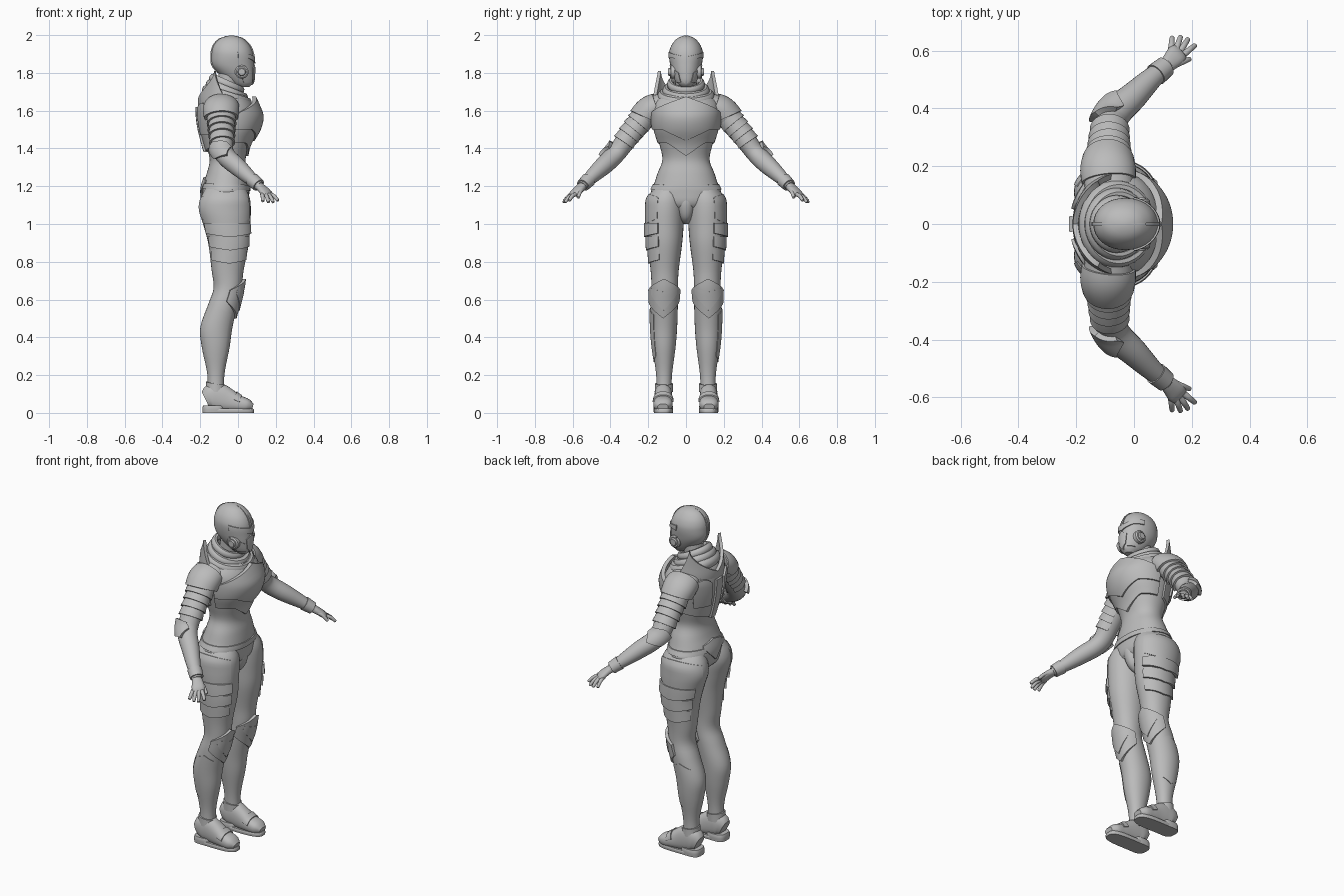
import bpy, bmesh, math
from mathutils import Vector

if "Cube" in bpy.data.objects:
    bpy.data.objects.remove(bpy.data.objects["Cube"])

grey = bpy.data.materials.new("armour_grey")
grey.diffuse_color = (0.5, 0.5, 0.5, 1)
grey.use_nodes = True
grey.node_tree.nodes["Principled BSDF"].inputs["Base Color"].default_value = grey.diffuse_color


def finish(name, bm, mirror=False, angle=40):
    bmesh.ops.remove_doubles(bm, verts=bm.verts, dist=1e-5)
    bmesh.ops.recalc_face_normals(bm, faces=bm.faces)
    me = bpy.data.meshes.new(name)
    bm.to_mesh(me)
    bm.free()
    me.shade_smooth()
    me.set_sharp_from_angle(angle=math.radians(angle))
    me.materials.append(grey)
    ob = bpy.data.objects.new(name, me)
    bpy.context.collection.objects.link(ob)
    if mirror:
        m = ob.modifiers.new("mirror", 'MIRROR')
        m.use_axis = (False, True, False)
        m.use_mirror_merge = False
    return ob


def sample(rings, s):
    """Smooth value of (x, y, z, ru, rv) at key s."""
    s = min(max(s, rings[0][0]), rings[-1][0])
    i = max(k for k in range(len(rings) - 1) if rings[k][0] <= s)
    a, b = rings[i], rings[i + 1]
    h = b[0] - a[0]
    t = (s - a[0]) / h

    def slope(k, c):
        lo, hi = rings[max(k - 1, 0)], rings[min(k + 1, len(rings) - 1)]
        return (hi[c] - lo[c]) / (hi[0] - lo[0])
    return [(2*t**3 - 3*t*t + 1) * a[c] + (t**3 - 2*t*t + t) * h * slope(i, c)
            + (3*t*t - 2*t**3) * b[c] + (t**3 - t*t) * h * slope(i + 1, c)
            for c in range(1, 6)]


def point(rings, s, a, off=0.0, p=2.0, upright=True):
    x, y, z, ru, rv = sample(rings, s)
    if upright:
        u, v = Vector((1, 0, 0)), Vector((0, 1, 0))
    else:
        d = Vector(sample(rings, s + .02)[:3]) - Vector(sample(rings, s - .02)[:3])
        d.normalize()
        v = d.cross(Vector((0, 0, 1))).normalized()
        u = v.cross(d)
    c, q = math.cos(a), math.sin(a)
    c = math.copysign(abs(c) ** (2 / p), c)
    q = math.copysign(abs(q) ** (2 / p), q)
    return Vector((x, y, z)) + u * c * (ru + off) + v * q * (rv + off)


def skin(name, rows, mirror=False, angle=40):
    """Closed loops joined in order, ends capped with quad strips."""
    bm = bmesh.new()
    vs = [[bm.verts.new(p) for p in r] for r in rows]
    m = len(rows[0])
    for r0, r1 in zip(vs, vs[1:]):
        for j in range(m):
            bm.faces.new((r0[j], r0[(j + 1) % m], r1[(j + 1) % m], r1[j]))
    for r in (vs[0], vs[-1]):
        for j in range(m // 2 - 1):
            bm.faces.new((r[j], r[j + 1], r[m - 2 - j], r[m - 1 - j]))
    return finish(name, bm, mirror, angle)


def body(name, rings, steps=30, n=32, p=2.0, upright=True, mirror=False):
    s0, s1 = rings[0][0], rings[-1][0]
    return skin(name, [[point(rings, s0 + (s1 - s0) * i / steps, 2 * math.pi * j / n, 0, p, upright)
                        for j in range(n)] for i in range(steps + 1)], mirror)


def shell(name, rings, mid, half, lo, hi, off=.012, th=.02, flare=0, p=2.0, upright=True,
          mirror=False, n=24, steps=8):
    """Curved armour plate lying on a body; lo and hi are edge curves of u in -1..1."""
    lo_f = lo if callable(lo) else lambda u: lo
    hi_f = hi if callable(hi) else lambda u: hi
    rows = []
    for i in range(steps + 1):
        t = i / steps
        us = [-1 + 2 * j / n for j in range(n + 1)]
        loop = [(u, off + flare * t) for u in us] + [(u, off + flare * t - th) for u in us[::-1]]
        rows.append([point(rings, lo_f(u) + (hi_f(u) - lo_f(u)) * t, mid + half * u, o, p, upright)
                     for u, o in loop])
    return skin(name, rows, mirror, 35)


def upright(table):
    return [(z, x, y, z, rx, ry) for z, x, y, rx, ry in table]


PI = math.pi
# --- torso and hips
torso = upright([(1.05, -.065, 0, .06, .06), (1.10, -.065, 0, .115, .15), (1.17, -.065, 0, .125, .185),
                 (1.21, -.063, 0, .122, .17), (1.27, -.057, 0, .108, .15), (1.34, -.055, 0, .095, .125),
                 (1.42, -.055, 0, .115, .14), (1.5, -.05, 0, .14, .16), (1.57, -.05, 0, .15, .175),
                 (1.63, -.06, 0, .14, .175), (1.68, -.07, 0, .115, .14), (1.72, -.07, 0, .08, .08)])
body("torso", torso, 44, 40, 2.15)
shell("belt", torso, 0, PI, lambda u: 1.175 + .015 * abs(u), lambda u: 1.205 + .012 * abs(u), .006, .015, p=2.15, n=48)
crotch = upright([(1.0, -.03, 0, .02, .012), (1.03, -.02, 0, .05, .035), (1.09, -.01, 0, .065, .052),
                  (1.14, -.005, 0, .062, .05), (1.17, -.005, 0, .05, .035)])
body("crotch_guard", crotch, 14, 20)

# --- breastplate with raised upper plate
chest = upright([(1.34, -.045, 0, .095, .13), (1.42, -.04, 0, .11, .148), (1.5, -.035, 0, .148, .172),
                 (1.57, -.035, 0, .163, .18), (1.63, -.04, 0, .148, .178), (1.69, -.045, 0, .125, .16)])
shell("abdomen_plate", chest, 0, 1.6, lambda u: 1.36 + .07 * min(1, abs(u) * 2.2), 1.56, 0, .02)
shell("breastplate", chest, 0, 1.55, lambda u: 1.44 + .06 * min(1, abs(u) * 2),
      lambda u: 1.675 - .10 * abs(u), .008, .022, n=36, steps=12)

# --- back armour
shell("back_plate", torso, PI, 1.35, lambda u: 1.43 - .05 * (1 - abs(u)), lambda u: 1.66 - .03 * abs(u), .012, .025)
shell("shoulder_blade_plate", torso, 2.55, .32, 1.47, lambda u: 1.64 - .03 * u * u, .022, .02, mirror=True, n=12)
shell("spine_plate", torso, PI, .14, 1.38, 1.62, .024, .02, n=8)
shell("lumbar_plate", torso, PI, .5, lambda u: 1.13 + .09 * abs(u), lambda u: 1.25 - .02 * abs(u), .01, .02)

# --- tall collar with pointed fins, and soft scarf rolls
collar = upright([(1.56, -.065, 0, .14, .17), (1.65, -.065, 0, .147, .175), (1.72, -.068, 0, .135, .17),
                  (1.82, -.075, 0, .115, .165)])
shell("collar_fin", collar, 2.25, .9, 1.58,
      lambda u: 1.81 - .15 * (abs(u + .25) / 1.25) ** .6 if u > -.25 else 1.81 - .21 * ((-.25 - u) / .75) ** .8,
      0, .018, mirror=True, n=40)


def roll(name, c, ru, rv, minor, tilt):
    bm = bmesh.new()
    n, m = 40, 10
    g = []
    for i in range(n):
        a = 2 * PI * i / n
        ring = []
        for j in range(m):
            b = 2 * PI * j / m
            x = (ru + minor * math.cos(b)) * math.cos(a)
            y = (rv + minor * math.cos(b)) * math.sin(a)
            z = minor * 1.3 * math.sin(b)
            ring.append(bm.verts.new((c[0] + x * math.cos(tilt) + z * math.sin(tilt), y,
                                      c[2] + z * math.cos(tilt) - x * math.sin(tilt))))
        g.append(ring)
    for i in range(n):
        for j in range(m):
            k, l = (i + 1) % n, (j + 1) % m
            bm.faces.new((g[i][j], g[k][j], g[k][l], g[i][l]))
    finish(name, bm)


for k, (z, ru, rv, r, tilt) in enumerate([(1.675, .115, .13, .022, .3), (1.705, .098, .105, .02, .38),
                                          (1.74, .082, .082, .018, .42)]):
    roll("scarf_roll_%d" % k, (-.06, 0, z), ru, rv, r, tilt)
neck = upright([(1.66, -.065, 0, .06, .06), (1.74, -.055, 0, .055, .055), (1.83, -.04, 0, .058, .058)])
body("neck", neck, 8, 24)

# --- helmet
head = upright([(1.725, .03, 0, .028, .025), (1.745, .018, 0, .06, .045), (1.79, -.005, 0, .09, .068),
                (1.84, -.025, 0, .11, .083), (1.9, -.03, 0, .11, .09), (1.94, -.033, 0, .098, .08),
                (1.97, -.035, 0, .075, .06), (1.988, -.035, 0, .048, .038), (1.997, -.035, 0, .015, .012)])
body("helmet", head, 36, 36, 2.1)
shell("brow_guard", head, 0, 1.3, lambda u: 1.85 + .03 * min(1, abs(u) * 1.6), lambda u: 1.885 + .025 * abs(u), .007, .012)
shell("face_mask", head, 0, .42, lambda u: 1.735 + .03 * abs(u), lambda u: 1.845 - .02 * abs(u), .006, .012)
shell("cheek_guard", head, .95, .4, 1.75, lambda u: 1.82 + .02 * u, .006, .012, mirror=True)
shell("crest_front", head, 0, .07, 1.87, 1.994, .006, .012, n=6, steps=16)
shell("crest_back", head, PI, .07, 1.80, 1.994, .006, .012, n=6, steps=16)
for name, r, y0, y1 in (("ear_disc", .036, .05, .086), ("ear_cap", .022, .05, .094)):
    skin(name, [[(.02 + r * k * math.cos(2 * PI * j / 24), y, 1.805 + r * k * math.sin(2 * PI * j / 24))
                 for j in range(24)] for y, k in ((y0, 1), (y1 - .006, 1), (y1, .8))], True)

# --- legs
leg = upright([(.08, -.118, .118, .045, .04), (.2, -.117, .116, .045, .042), (.35, -.118, .117, .074, .062),
               (.45, -.115, .117, .085, .07), (.58, -.078, .116, .078, .073), (.66, -.055, .113, .074, .07),
               (.75, -.055, .113, .084, .074), (.9, -.05, .112, .108, .092), (1.0, -.06, .112, .125, .1),
               (1.08, -.07, .11, .138, .103), (1.14, -.068, .106, .13, .1), (1.2, -.065, .09, .1, .07)])
body("leg", leg, 50, 32, 2.1, mirror=True)
shell("hip_plate", leg, 1.65, 1.25, lambda u: 1.0 + .03 * u * u, lambda u: 1.16 - .02 * u * u, .004, .02, mirror=True)
for k, z in enumerate((.93, .86, .79)):
    shell("thigh_band_%d" % k, leg, 1.5, 1.15, lambda u: z + .02 * abs(u), z + .075, .016 - .003 * k, .02, -.006, mirror=True)
shell("knee_guard", leg, .05, 1.35, lambda u: .5 + .09 * abs(u), lambda u: .71 - .06 * abs(u), .012, .02, .006, mirror=True)
shell("knee_cap", leg, .05, .9, lambda u: .54 + .09 * abs(u), lambda u: .64 + .02 * abs(u), .018, .02, mirror=True)
shell("calf_guard", leg, 1.57, .75, lambda u: .27 + .03 * abs(u), lambda u: .55 - .03 * abs(u), .004, .015, mirror=True)

# --- boots
boot = [(0, -.172, .12, .07, .045, .036), (.06, -.15, .12, .08, .066, .045), (.3, -.105, .12, .083, .075, .047),
        (.5, -.05, .12, .066, .062, .048), (.7, .0, .121, .05, .045, .05), (.9, .05, .122, .04, .034, .048),
        (1, .078, .122, .032, .016, .028)]
body("boot", boot, 24, 28, 2.4, False, True)
shell("boot_cuff", leg, 0, PI, .11, lambda u: .145 + .02 * abs(u), .008, .015, n=32, mirror=True)
shell("boot_strap", boot, 0, 1.4, .6, .74, .006, .012, upright=False, p=2.4, mirror=True)
for name, cx, rx, z1 in (("sole", -.05, .134, .022), ("heel", -.13, .058, .04)):
    sole = upright([(0, cx, .12, rx, .05), (z1 * .7, cx, .12, rx, .052), (z1, cx, .12, rx - .004, .049)])
    body(name, sole, 4, 36, 3, mirror=True)

# --- arms
arm = [(0, -.085, .12, 1.635, .06, .085), (.2, -.09, .19, 1.60, .068, .085), (.4, -.087, .25, 1.53, .062, .068),
       (.6, -.085, .31, 1.455, .056, .06), (.75, -.078, .36, 1.385, .05, .055),
       (.82, -.055, .395, 1.348, .05, .054), (.88, -.005, .44, 1.305, .048, .049),
       (.95, .06, .503, 1.247, .037, .038), (1, .115, .55, 1.20, .025, .028)]
body("arm", arm, 44, 24, 2, False, True)
shell("pauldron", arm, 0, 2.1, .08, lambda u: .34 - .06 * u * u, .008, .02, .006, upright=False, mirror=True)
for k in range(4):
    s = .32 + .085 * k
    shell("arm_band_%d" % k, arm, 0, 2.6, s, s + .082, .002, .015, .009, upright=False, mirror=True, steps=4)
shell("elbow_guard", arm, -.9, 1.0, lambda u: .7 + .03 * abs(u), lambda u: .84 - .04 * abs(u), .02, .025, -.004,
      upright=False, mirror=True)
shell("wrist_cuff", arm, 0, PI, .965, .995, .005, .012, .003, upright=False, mirror=True)

# --- hands
palm = [(0, .105, .543, 1.207, .021, .025), (.4, .13, .566, 1.185, .019, .032), (.8, .15, .588, 1.163, .017, .036),
        (1, .16, .598, 1.152, .01, .03)]
body("palm", palm, 10, 16, 2.3, False, True)
fingers = [((.128, .595, 1.163), (.132, .648, 1.118)), ((.145, .602, 1.157), (.162, .65, 1.113)),
           ((.16, .598, 1.155), (.188, .642, 1.113)), ((.172, .587, 1.157), (.213, .62, 1.122)),
           ((.14, .55, 1.185), (.195, .572, 1.138))]
for k, (a, b) in enumerate(fingers):
    m = [(p + q) / 2 for p, q in zip(a, b)]
    m[2] += .007
    body("thumb" if k == 4 else "finger_%d" % k,
         [(0, *a, .011, .012), (.5, *m, .010, .0105), (.9, *[p + (q - p) * .93 for p, q in zip(m, b)], .008, .008),
          (1, *b, .003, .003)], 10, 10, 2, False, True)
